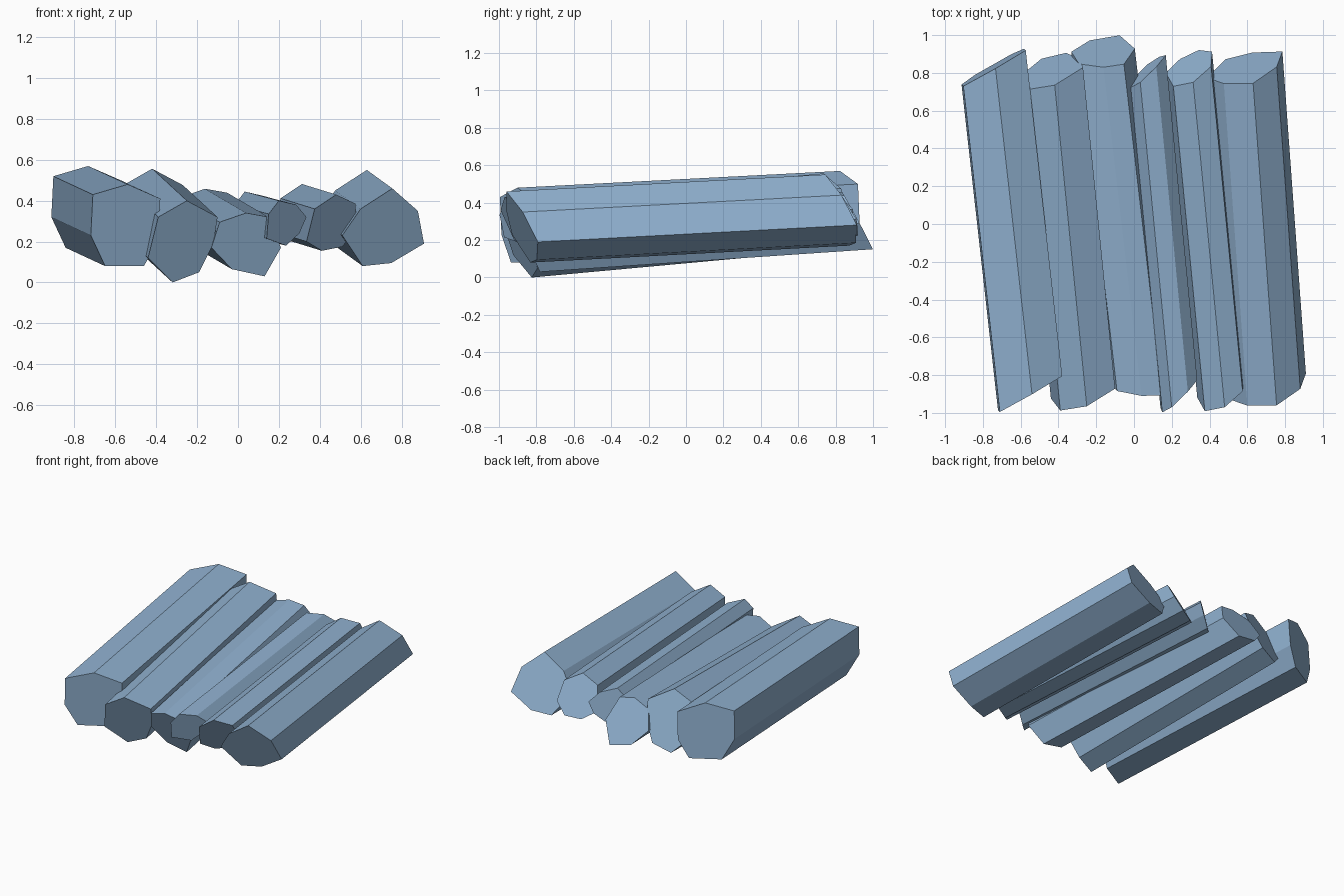
import bpy
import bmesh

if "Cube" in bpy.data.objects:
    bpy.data.objects.remove(bpy.data.objects["Cube"])

wood = bpy.data.materials.new("soft blue")
wood.diffuse_color = (0.28, 0.44, 0.63, 1.0)
wood.use_nodes = True
wood.node_tree.nodes["Principled BSDF"].inputs["Base Color"].default_value = wood.diffuse_color


def log(name, section, front, back, slope):
    """Seven-sided log: (x, z) section at the front, slanted cut planes
    y = c + a*x + b*z for both ends, slope = (dx, dz) per unit of y."""
    bm = bmesh.new()
    near, far = [], []
    for x, z in section:
        y0 = front[0] + front[1] * x + front[2] * z
        y1 = back[0] + back[1] * x + back[2] * z
        d = y1 - y0
        near.append(bm.verts.new((x, y0, z)))
        far.append(bm.verts.new((x + slope[0] * d, y1, z + slope[1] * d)))
    bm.faces.new(near)
    bm.faces.new(far[::-1])
    n = len(section)
    for i in range(n):
        j = (i + 1) % n
        bm.faces.new((near[i], far[i], far[j], near[j]))
    bmesh.ops.recalc_face_normals(bm, faces=bm.faces)
    mesh = bpy.data.meshes.new(name)
    bm.to_mesh(mesh)
    bm.free()
    mesh.materials.append(wood)
    obj = bpy.data.objects.new(name, mesh)
    bpy.context.collection.objects.link(obj)


def plane(x, z, y, a, b):
    """Cut plane through (x, y, z) with slopes a along x and b along z."""
    return (y - a * x - b * z, a, b)


# Logs from left to right
log("log_far_left",
    [(-.71, .43), (-.54, .48), (-.38, .41), (-.39, .21), (-.46, .08), (-.65, .08), (-.72, .23)],
    plane(-.71, .43, -.995, .57, -.07), plane(-.71, .43, .73, .57, -.07), (-.112, .052))
log("log_left",
    [(-.25, .40), (-.10, .32), (-.12, .19), (-.19, .05), (-.32, .0), (-.44, .12), (-.39, .32)],
    plane(-.25, .40, -.965, .40, -.42), plane(-.25, .40, .735, .40, -.42), (-.10, .092))
log("log_middle",
    [(-.09, .295), (.04, .34), (.15, .32), (.21, .17), (.13, .03), (-.03, .065), (-.13, .17)],
    plane(.04, .34, -.91, -.05, -.43), plane(.04, .34, .83, .05, -.53), (-.116, .068))
log("log_small_middle",
    [(.20, .40), (.285, .38), (.335, .32), (.30, .24), (.235, .18), (.14, .215), (.15, .335)],
    plane(.20, .40, -.97, .90, -.28), plane(.20, .40, .75, .90, -.28), (-.097, .026))
log("log_small_right",
    [(.48, .43), (.575, .385), (.58, .26), (.51, .175), (.41, .155), (.335, .20), (.375, .36)],
    plane(.48, .43, -.97, .60, -.60), plane(.48, .43, .75, .60, -.60), (-.097, .03))
log("log_far_right",
    [(.60, .36), (.755, .46), (.88, .35), (.91, .19), (.75, .095), (.61, .08), (.51, .23)],
    plane(.755, .46, -.96, .30, -.45), plane(.755, .46, .745, .30, -.45), (-.073, .053))
